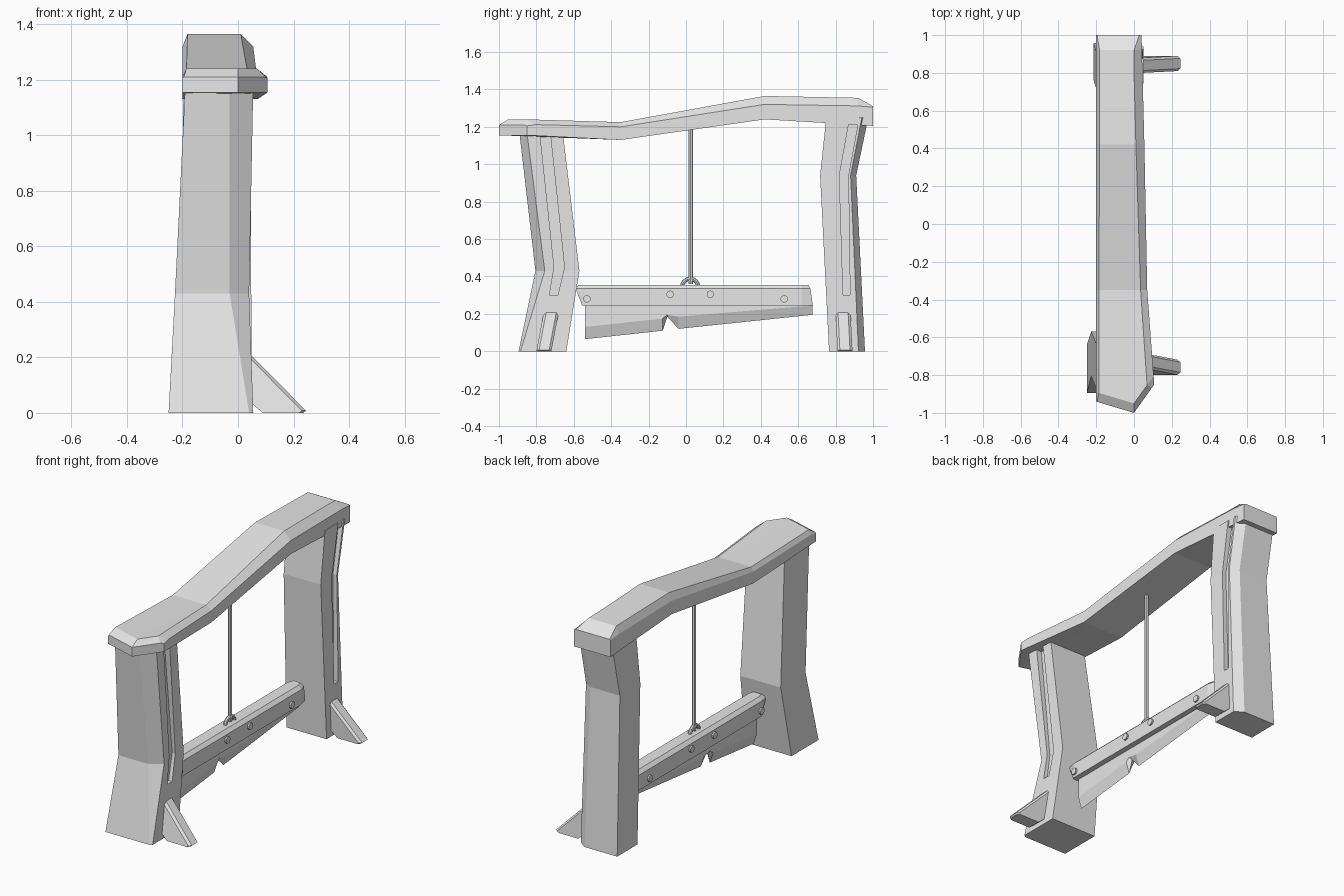
import bpy, bmesh, math
from mathutils import Matrix, Vector

if "Cube" in bpy.data.objects:
    bpy.data.objects.remove(bpy.data.objects["Cube"])

grey = bpy.data.materials.new("plain_grey")
grey.use_nodes = True
grey.diffuse_color = (0.8, 0.8, 0.8, 1)
grey.node_tree.nodes["Principled BSDF"].inputs["Base Color"].default_value = (0.8, 0.8, 0.8, 1)


def finish(name, bm):
    bmesh.ops.recalc_face_normals(bm, faces=bm.faces[:])
    mesh = bpy.data.meshes.new(name)
    bm.to_mesh(mesh)
    bm.free()
    mesh.materials.append(grey)
    obj = bpy.data.objects.new(name, mesh)
    bpy.context.scene.collection.objects.link(obj)
    return obj


def loft(name, rings, caps=None):
    """Skin a list of equal-length rings and close both ends."""
    bm = bmesh.new()
    loops = [[bm.verts.new(p) for p in ring] for ring in rings]
    n = len(loops[0])
    for a, b in zip(loops, loops[1:]):
        for i in range(n):
            j = (i + 1) % n
            bm.faces.new((a[i], a[j], b[j], b[i]))
    for end in (loops[0], loops[-1]):
        for cap in caps or [range(n)]:
            bm.faces.new([end[i] for i in cap])
    return finish(name, bm)


def rod(name, start, end, radius, sides):
    start, end = Vector(start), Vector(end)
    axis = end - start
    turn = axis.to_track_quat('Z', 'Y').to_matrix().to_4x4()
    bm = bmesh.new()
    bmesh.ops.create_cone(bm, cap_ends=True, segments=sides, radius1=radius, radius2=radius,
                          depth=axis.length, matrix=Matrix.Translation((start + end) / 2) @ turn)
    return finish(name, bm)


def cut(obj, cutter):
    mod = obj.modifiers.new("slot", 'BOOLEAN')
    mod.object, mod.operation, mod.solver = cutter, 'DIFFERENCE', 'EXACT'
    bpy.context.view_layer.update()
    graph = bpy.context.evaluated_depsgraph_get()
    mesh = bpy.data.meshes.new_from_object(obj.evaluated_get(graph))
    obj.modifiers.clear()
    obj.data = mesh
    bpy.data.objects.remove(cutter)


# Bent legs: one chamfered corner and a long slot on the left side
def leg(name, levels, slot):
    rings = []
    for z, x0, x1, y_out, y_in, cx, cy in levels:
        cy = math.copysign(cy, y_in - y_out)
        rings.append([(x0, y_out, z), (x1 - cx, y_out, z), (x1, y_out + cy, z),
                      (x1, y_in, z), (x0, y_in, z)])
    obj = loft(name, rings)
    cutter = loft("slot_cutter", [[(0.02, a, z), (0.12, a, z), (0.12, b, z), (0.02, b, z)]
                                  for z, a, b in slot])
    cutter.hide_render = True
    cut(obj, cutter)


leg("front_leg",
    [(0, -.25, .055, -.895, -.64, .015, .01),
     (.43, -.227, .04, -.805, -.57, .07, .05),
     (1.18, -.19, .055, -.892, -.66, .085, .04)],
    [(.30, -.73, -.685), (.45, -.705, -.65), (1.25, -.79, -.735)])
leg("back_leg",
    [(0, -.215, .05, .957, .765, .05, .035),
     (.94, -.2, .045, .91, .717, .05, .03),
     (1.25, -.195, .05, .975, .75, .05, .035)],
    [(.30, .84, .877), (.94, .82, .868), (1.3, .885, .935)])


# Crooked top beam with chamfered upper edges and a pointed front end
def beam_ring(y, xr, zb, zc, zt, tip=0.0, inset=0.0):
    def at(x, z):
        drop = 0.06 + 0.3 * x if x < 0 else 0.06 + 0.0 * x
        skew = (-.2 <= x < 0) * (-.3 * x) + (x >= 0) * 1.4 * x
        return (x, y + tip * skew, z)
    xl, xm = -.2, 0.0
    return [at(xl, zb), at(xm, zb), at(xr, zb), at(xr, zc), at(xr - inset, zt),
            at(xm, zt), at(xl + inset * .4, zt), at(xl, zc)]


loft("top_beam", [
    beam_ring(-1.0, .107, 1.155, 1.205, 1.21, 1, .012),
    beam_ring(-.95, .104, 1.153, 1.212, 1.24, 1, .035),
    beam_ring(-.35, .07, 1.13, 1.20, 1.225, 0, .035),
    beam_ring(.42, .055, 1.24, 1.32, 1.365, 0, .045),
    beam_ring(.92, .042, 1.21, 1.312, 1.355, 0, .045),
    beam_ring(1.0, .04, 1.205, 1.305, 1.31, 0, .012)],
    caps=[(0, 1, 5, 6, 7), (1, 2, 3, 4, 5)])


# Sloping braces at the foot of each leg
def brace(name, y, lean):
    rings = []
    for side, inset in ((-.04, .015), (-.027, 0), (.027, 0), (.04, .015)):
        outline = [(.03, .215 - inset), (.045, .21 - inset), (.245 - inset, 0.008),
                   (.235 - inset, 0), (.09, 0), (.03, .05)]
        rings.append([(x, y + side + lean * z, z) for x, z in outline])
    loft(name, rings)


brace("front_brace", -.76, .19)
brace("back_brace", .85, -.05)

# Hanging bar with worn ends
MID = -.07
bar = []
for y_top, y_mid, y_low, w in ((-.575, -.59, -.555, .045), (-.54, -.54, -.54, .055),
                               (.62, .62, .62, .055), (.655, .665, .678, .04)):
    bar.append([(MID - w, y_low, .245), (MID + w, y_low, .245), (MID + w, y_mid, .335),
                (MID + w - .02, y_top, .355), (MID - w + .02, y_top, .355), (MID - w, y_mid, .335)])
loft("hanging_bar", bar)

# Slanted blade with a chipped edge
blade = []
for y, edge, bevel in ((-.54, .065, .13), (-.125, .11, .175), (-.10, .185, .195),
                       (-.04, .12, .185), (.675, .195, .245)):
    blade.append([(MID - .022, y, .26), (MID + .022, y, .26), (MID + .022, y, bevel),
                  (MID, y, edge), (MID - .022, y, bevel)])
loft("blade", blade)

# Bolts through the bar
for i, (y, z) in enumerate(((-.53, .28), (-.085, .305), (.13, .305), (.525, .28))):
    rod(f"bolt_{i + 1}", (MID - .065, y, z), (MID + .065, y, z), .02, 10)

# Rope and the half ring it is tied to
rod("rope", (MID, .025, .36), (MID, .025, 1.21), .012, 8)
rings = []
for i in range(9):
    a = math.pi * i / 8
    rings.append([(MID + .011 * math.cos(t),
                   .022 + (.043 + .011 * math.sin(t)) * math.cos(a),
                   .345 + (.043 + .011 * math.sin(t)) * math.sin(a))
                  for t in (math.tau * k / 8 for k in range(8))])
loft("half_ring", rings)
